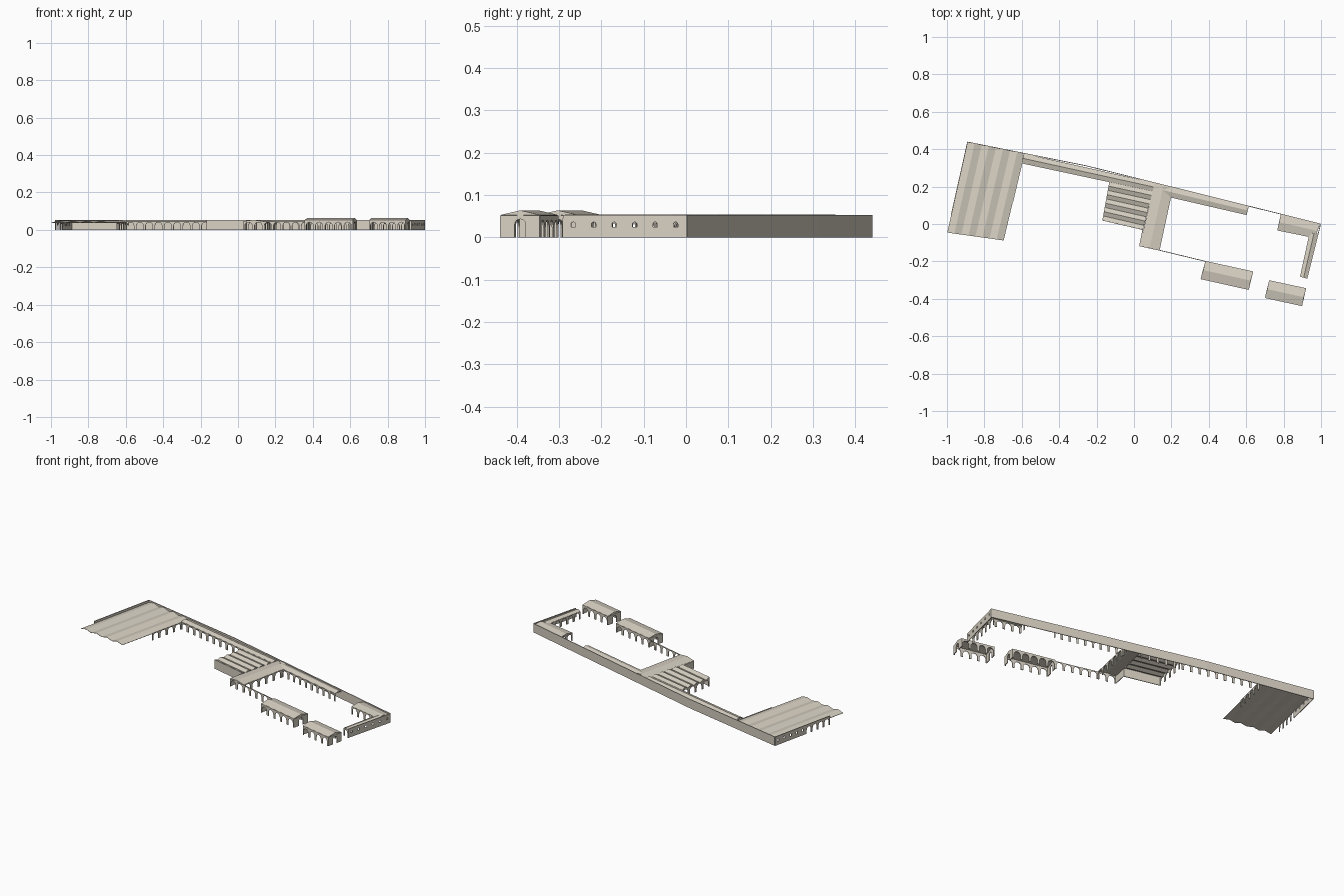
import bpy, bmesh, math
from mathutils import Vector

if "Cube" in bpy.data.objects:
    bpy.data.objects.remove(bpy.data.objects["Cube"])

stone = bpy.data.materials.new("pale_stone")
stone.diffuse_color = (0.68, 0.63, 0.54, 1)
stone.use_nodes = True
stone.node_tree.nodes["Principled BSDF"].inputs["Base Color"].default_value = stone.diffuse_color
H = 0.053      # outer wall height
E = 0.045      # arcade height


def finish(name, bm, thick):
    bmesh.ops.remove_doubles(bm, verts=bm.verts, dist=1e-5)
    bmesh.ops.recalc_face_normals(bm, faces=bm.faces)
    me = bpy.data.meshes.new(name)
    bm.to_mesh(me)
    bm.free()
    ob = bpy.data.objects.new(name, me)
    bpy.context.collection.objects.link(ob)
    me.materials.append(stone)
    mod = ob.modifiers.new("thickness", 'SOLIDIFY')
    mod.thickness = thick
    mod.offset = 0
    return ob


def lerp(a, b, t):
    return Vector(a).lerp(Vector(b), t)


def wall(name, pts, h=H):
    """Plain wall along a polyline."""
    bm = bmesh.new()
    for a, b in zip(pts, pts[1:]):
        bm.faces.new([bm.verts.new((*p, z)) for p, z in ((a, 0), (b, 0), (b, h), (a, h))])
    finish(name, bm, 0.004)


def arcade(name, a, b, n, h=E, width=0.74, spring=0.022, sill=0.0, top=0.041, segs=8):
    """Wall from a to b pierced by n round-headed openings."""
    bm = bmesh.new()

    def quad(t0, z0, t1, z1, w0, w1):
        p, q = lerp(a, b, t0), lerp(a, b, t1)
        bm.faces.new([bm.verts.new(v) for v in
                      ((*p, z0), (*q, z1), (*q, w1), (*p, w0))])

    levels = [0] + ([sill] if sill else []) + [spring, h]
    for i in range(n):
        c, r = (i + 0.5) / n, width / 2 / n
        for s, t in ((i / n, c - r), (c + r, (i + 1) / n)):
            for z0, z1 in zip(levels, levels[1:]):
                quad(s, z0, t, z0, z1, z1)
        arch = [(c - r * math.cos(math.pi * k / segs),
                 spring + (top - spring) * math.sin(math.pi * k / segs)) for k in range(segs + 1)]
        for (t0, z0), (t1, z1) in zip(arch, arch[1:]):
            quad(t0, z0, t1, z1, h, h)
        if sill:
            quad(c - r, 0, c + r, 0, sill, sill)
    finish(name, bm, 0.004)


def ridged_roof(name, a, b, c, d, slopes=2, low=E, high=H, ends=True):
    """Folded roof: ridges run parallel to a-b and step across to d-c."""
    bm = bmesh.new()
    rows = []
    for k in range(slopes + 1):
        z = high if k % 2 else low
        p, q = lerp(a, d, k / slopes), lerp(b, c, k / slopes)
        rows.append([(*p, z), (*q, z), (*p, low), (*q, low)])
    for r, s in zip(rows, rows[1:]):
        bm.faces.new([bm.verts.new(v) for v in (r[0], r[1], s[1], s[0])])
        if ends:
            for j in (0, 1):
                tri = [r[j], s[j], s[j + 2] if s[j][2] > low else r[j + 2]]
                bm.faces.new([bm.verts.new(v) for v in tri])
    finish(name, bm, 0.002)


# Outer wall: back and right side
back_left, bend, back_right = (-0.89, 0.438), (-0.25, 0.31), (0.998, 0.0)
right_end = (0.925, -0.29)
wall("back_wall", [back_left, bend, back_right])
arcade("right_wall", back_right, right_end, 6, H, 0.22, 0.031, 0.024, 0.036)

# Large hall on the left: low folded roof, side wall, open arcades
hall_br, hall_fr, hall_fl = (-0.587, 0.376), (-0.697, -0.088), (-0.998, -0.046)
ridged_roof("hall_roof", back_left, hall_fl, hall_fr, hall_br, 8, 0.038, 0.048, False)
hall_mid = lerp(back_left, hall_fl, 0.45)
arcade("hall_left_wall", back_left, hall_mid, 5, H, 0.25, 0.031, 0.022, 0.037)
arcade("hall_left_arcade", hall_mid, lerp(back_left, hall_fl, 0.8), 4, H)
arcade("hall_right_arcade", hall_br, lerp(hall_br, hall_fr, 0.55), 5, 0.042, top=0.038)

# Long gallery along the back wall
gal_a, gal_b = (-0.6, 0.326), (0.1, 0.176)
ridged_roof("left_gallery_roof", hall_br, (0.11, 0.22), gal_b, gal_a)
arcade("left_gallery_arcade", gal_a, gal_b, 14)

# Middle block with several parallel ridges
blk = [(-0.13, 0.225), (0.1, 0.176), (0.047, -0.03), (-0.167, 0.02)]
ridged_roof("middle_block_roof", *blk, slopes=9, low=0.043)
wall("middle_block_front", [blk[3], blk[2]])
arcade("middle_block_left_arcade", blk[0], blk[3], 4)

# Nave running front to back beside the court
nave = [(0.11, 0.22), (0.03, -0.117), (0.135, -0.14), (0.205, 0.185)]
ridged_roof("nave_roof", *nave)
wall("nave_left_wall", [blk[2], nave[1]], E)
arcade("nave_front_arcade", nave[1], nave[2], 2)
arcade("nave_right_arcade", nave[2], nave[3], 6)

# Court galleries: back strip, corner room, right strip
cb = [(0.11, 0.22), (0.613, 0.095), (0.602, 0.05), (0.19, 0.145)]
ridged_roof("court_back_roof", *cb)
arcade("court_back_arcade", cb[3], cb[2], 9)
corner = [(0.787, 0.052), (0.995, 0.0), (0.965, -0.073), (0.768, -0.033)]
ridged_roof("corner_room_roof", *corner)
arcade("corner_room_arcade", corner[3], corner[2], 4)
arcade("corner_room_side", corner[0], corner[3], 2)
side = [(0.94, -0.05), (0.89, -0.28), right_end, (0.985, -0.05)]
ridged_roof("court_right_roof", *side)
arcade("court_right_arcade", side[0], side[1], 5)
arcade("court_right_end", side[1], right_end, 1)

# Two gabled pavilions at the front of the court
pavs = {
    "long_pavilion": ([(0.383, -0.2), (0.635, -0.255), (0.612, -0.35), (0.358, -0.293)], 5),
    "short_pavilion": ([(0.724, -0.303), (0.918, -0.345), (0.897, -0.437), (0.702, -0.394)], 4),
}
for name, (p, n) in pavs.items():
    ridged_roof(name + "_roof", *p, low=0.052, high=0.063)
    arcade(name + "_back_arcade", p[0], p[1], n, 0.052)
    arcade(name + "_front_arcade", p[3], p[2], n, 0.052)
    for side_name, q in (("_left_end", (p[0], p[3])), ("_right_end", (p[1], p[2]))):
        arcade(name + side_name, q[0], q[1], 1, 0.052, 0.28, 0.031, 0, 0.043)

# Free-standing arcade between nave and long pavilion
arcade("court_front_arcade", nave[2], pavs["long_pavilion"][0][0], 5)
